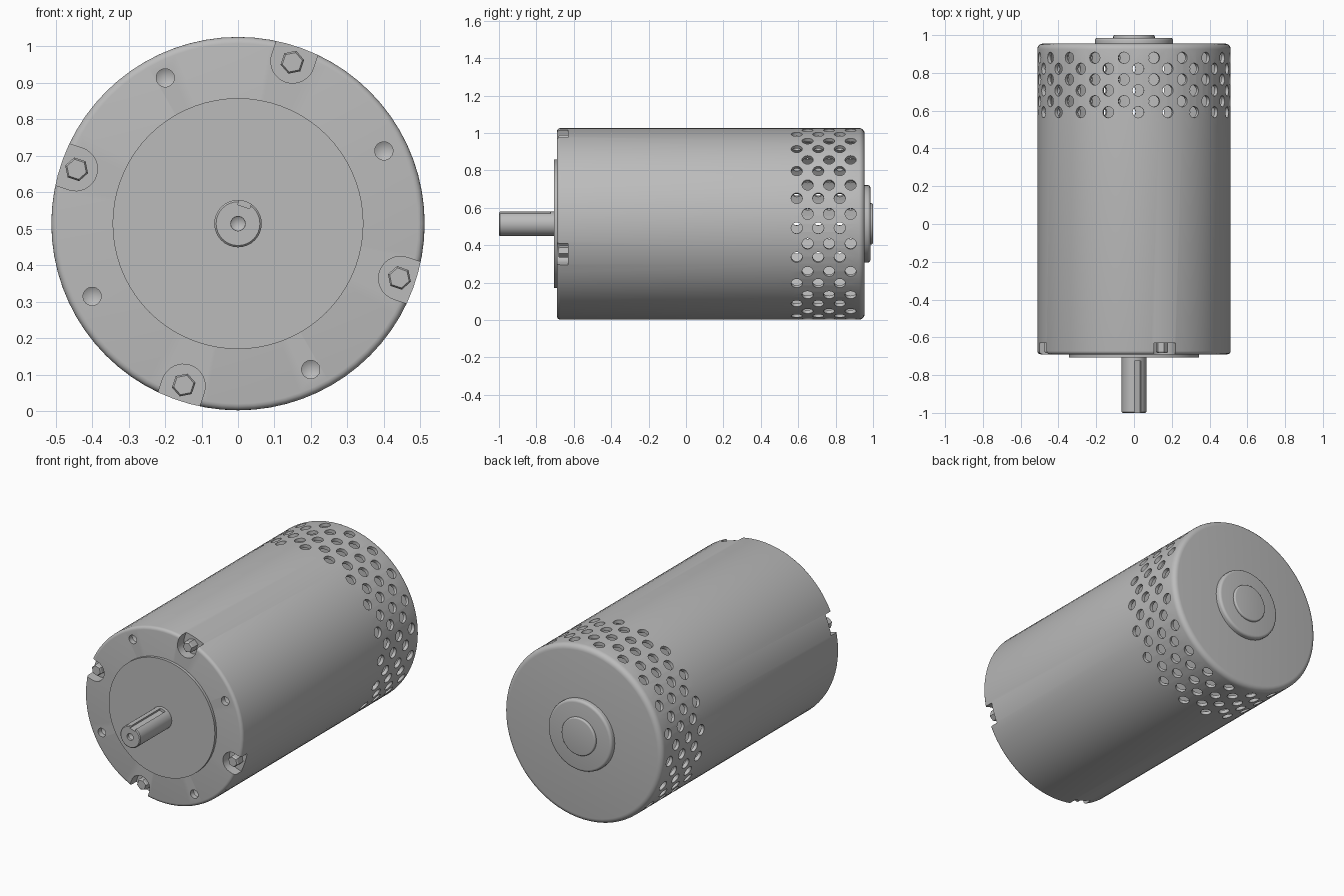
import bpy, bmesh
from math import cos, sin, pi, radians
from mathutils import Matrix

if "Cube" in bpy.data.objects:
    bpy.data.objects.remove(bpy.data.objects["Cube"])

RADIUS = 0.512
AXIS = Matrix.Translation((0, 0, RADIUS + 0.002))

grey = bpy.data.materials.new("motor grey")
grey.use_nodes = True
grey.diffuse_color = (0.5, 0.5, 0.5, 1)
grey.node_tree.nodes["Principled BSDF"].inputs["Base Color"].default_value = (0.5, 0.5, 0.5, 1)


def around(angle, r=0.0):
    """Frame at an angle round the motor axis: local X radial, Y axial."""
    return AXIS @ Matrix.Rotation(-angle, 4, 'Y') @ Matrix.Translation((r, 0, 0))


def lathe(bm, profile, steps, matrix=AXIS):
    """Turn (radius, y) points round the local Y axis."""
    rings = []
    for r, y in profile:
        count = steps if r > 0 else 1
        turn = [2 * pi * i / steps for i in range(count)]
        rings.append([bm.verts.new(matrix @ Matrix.Translation((r * cos(t), y, r * sin(t))).translation)
                      for t in turn])
    for a, b in zip(rings, rings[1:]):
        for i in range(steps):
            j = (i + 1) % steps
            quad = [a[i % len(a)], a[j % len(a)], b[j % len(b)], b[i % len(b)]]
            bm.faces.new(list(dict.fromkeys(quad)))


def prism(bm, points, y0, y1, matrix):
    """Extrude (x, z) points along the local Y axis."""
    rows = [[bm.verts.new(matrix @ Matrix.Translation((x, y, z)).translation) for x, z in points]
            for y in (y0, y1)]
    n = len(points)
    for row in rows:
        bm.faces.new(row)
    for i in range(n):
        j = (i + 1) % n
        bm.faces.new((rows[0][i], rows[0][j], rows[1][j], rows[1][i]))


def finish(bm, name):
    bmesh.ops.recalc_face_normals(bm, faces=bm.faces)
    mesh = bpy.data.meshes.new(name)
    bm.to_mesh(mesh)
    bm.free()
    mesh.materials.append(grey)
    obj = bpy.data.objects.new(name, mesh)
    bpy.context.collection.objects.link(obj)
    return obj


def activate(obj):
    bpy.ops.object.select_all(action='DESELECT')
    obj.select_set(True)
    bpy.context.view_layer.objects.active = obj


def smooth(obj):
    activate(obj)
    bpy.ops.object.shade_smooth_by_angle(angle=radians(30))


def cut(obj, cutter):
    activate(obj)
    mod = obj.modifiers.new("cut", 'BOOLEAN')
    mod.operation = 'DIFFERENCE'
    mod.solver = 'EXACT'
    mod.object = cutter
    bpy.ops.object.modifier_apply(modifier=mod.name)
    bpy.data.objects.remove(cutter)


def rounded(radius, y, size, direction, steps=4):
    """Quarter-round edge from the side wall onto an end face."""
    return [(radius - size + size * cos(t), y + direction * size * (sin(t) - 1))
            for t in (pi / 2 * i / steps for i in range(steps + 1))]


def turned(name, profile, steps=72):
    bm = bmesh.new()
    lathe(bm, profile, steps)
    return finish(bm, name)


quarters = [k * pi / 2 for k in range(4)]
bolt_angles = [radians(71.4) + q for q in quarters]
FRONT, SEAM, BACK = -0.69, 0.557, 0.955

# Main housing with bolt pockets and drilled mounting holes in the front face
housing = turned("housing", [(0, SEAM), (RADIUS, SEAM)]
                 + rounded(RADIUS, FRONT, 0.018, -1) + [(0, FRONT)])
bm = bmesh.new()
arc = [(0.06 * cos(t), 0.06 * sin(t)) for t in (pi / 2 + pi * i / 16 for i in range(17))]
for a in bolt_angles:
    prism(bm, arc + [(0.1, -0.06), (0.1, 0.06)], FRONT - 0.05, FRONT + 0.06, around(a, 0.47))
for q in quarters:
    lathe(bm, [(0, FRONT - 0.03), (0.025, FRONT - 0.03), (0.025, FRONT + 0.03), (0, FRONT + 0.045)],
          20, around(radians(26.5) + q, 0.447))
cut(housing, finish(bm, "front_cutter"))
smooth(housing)

# Perforated hollow rear cover
cover = turned("rear_cover", [(0, BACK - 0.02), (RADIUS - 0.02, BACK - 0.02), (RADIUS - 0.02, SEAM),
                              (RADIUS, SEAM)] + rounded(RADIUS, BACK, 0.03, 1, 5) + [(0, BACK)])
bm = bmesh.new()
outward = Matrix.Rotation(-pi / 2, 4, 'Z')
for start, first_row in ((-2.5, 0.592), (6.0, 0.65)):
    for k in range(20):
        for row in range(3):
            frame = around(radians(start + 18 * k)) @ Matrix.Translation((0, first_row + 0.115 * row, 0))
            lathe(bm, [(0, 0.44), (0.03, 0.44), (0.03, 0.56), (0, 0.56)], 16, frame @ outward)
cut(cover, finish(bm, "vent_cutter"))
smooth(cover)

# Raised discs on both ends
smooth(turned("front_boss", [(0, FRONT + 0.01), (0.344, FRONT + 0.01), (0.344, -0.706), (0, -0.706)]))
smooth(turned("rear_boss", [(0, BACK - 0.01), (0.207, BACK - 0.01)]
              + rounded(0.207, 0.986, 0.015, 1) + [(0, 0.986)], 48))
smooth(turned("rear_cap", [(0, 0.975), (0.11, 0.975)] + rounded(0.11, 1.0, 0.008, 1) + [(0, 1.0)], 40))

# Output shaft with keyway and centre hole
shaft = turned("shaft", [(0, -0.7), (0.065, -0.7), (0.065, -0.995), (0.06, -1.0), (0, -1.0)], 32)
bm = bmesh.new()
prism(bm, [(0.049, -0.017), (0.049, 0.017), (0.09, 0.017), (0.09, -0.017)], -1.05, -0.725,
      around(radians(71.4)))
lathe(bm, [(0, -1.03), (0.02, -1.03), (0.02, -0.985), (0, -0.97)], 16)
cut(shaft, finish(bm, "shaft_cutter"))
smooth(shaft)

# Hexagonal bolt heads in the pockets
bm = bmesh.new()
for a in bolt_angles:
    lathe(bm, [(0, -0.62), (0.033, -0.62), (0.033, -0.675), (0.028, -0.682), (0, -0.682)],
          6, around(a, 0.467))
finish(bm, "bolt_heads")
